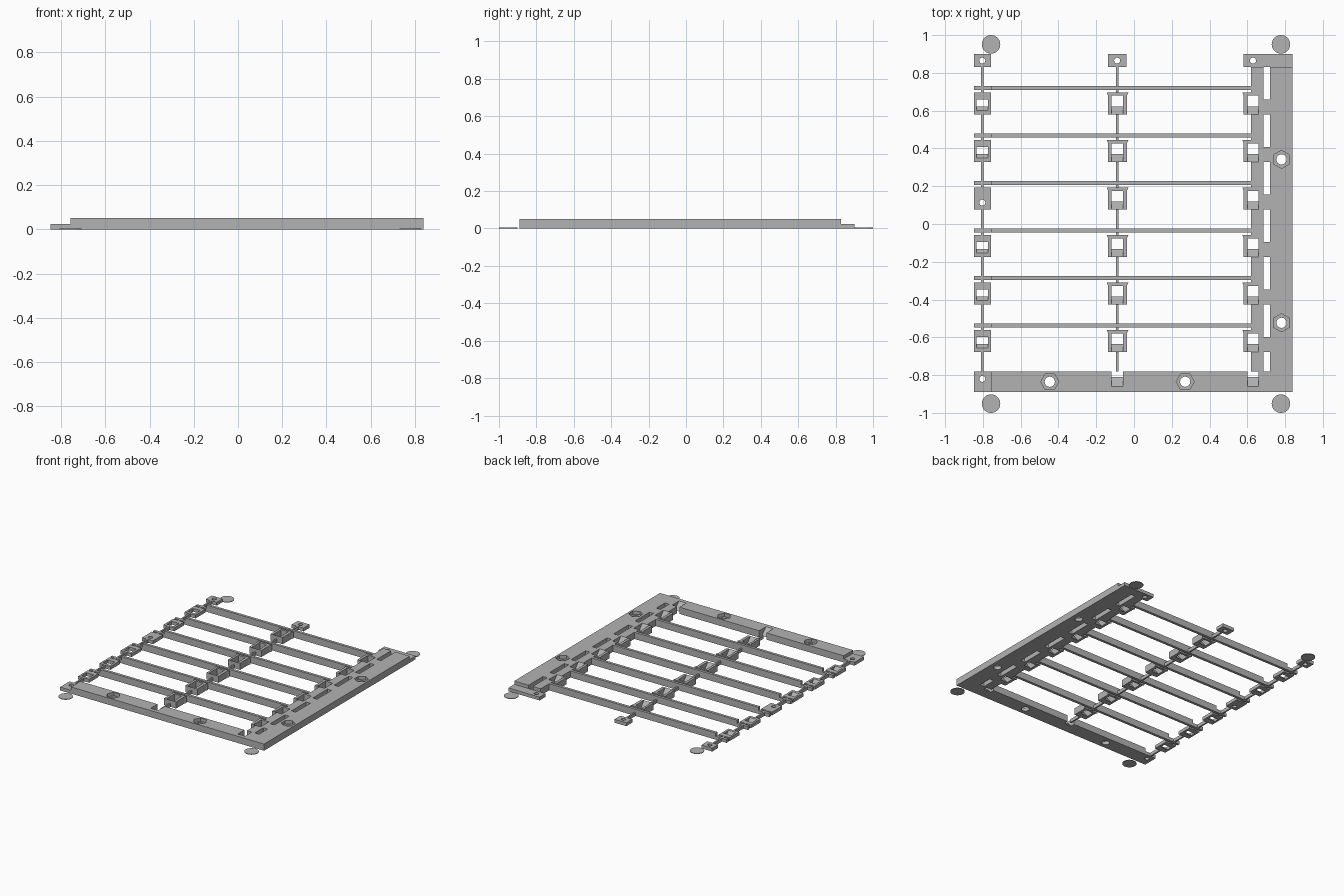
import bpy, bmesh, math
from mathutils import Vector

if "Cube" in bpy.data.objects:
    bpy.data.objects.remove(bpy.data.objects["Cube"], do_unlink=True)

grey = bpy.data.materials.new("plain grey")
grey.use_nodes = True
GREY = (0.45, 0.45, 0.45, 1)
grey.diffuse_color = GREY
grey.node_tree.nodes["Principled BSDF"].inputs["Base Color"].default_value = GREY

FULL, LOW = 0.05, 0.025
ROWS = [0.637 - 0.2515 * i for i in range(6)]
COL_A, COL_B, COL_C = -0.803, -0.089, 0.63


def solid(bm, ring, offset):
    """Extrude a closed ring of 3D points along offset."""
    face = bm.faces.new([bm.verts.new(p) for p in ring])
    top = bmesh.ops.extrude_face_region(bm, geom=[face])["geom"]
    verts = [g for g in top if isinstance(g, bmesh.types.BMVert)]
    bmesh.ops.translate(bm, verts=verts, vec=Vector(offset))


def box(bm, x0, x1, y0, y1, z1, z0=0.0):
    solid(bm, [(x0, y0, z0), (x1, y0, z0), (x1, y1, z0), (x0, y1, z0)], (0, 0, z1 - z0))


def side_prism(bm, profile, x0, x1):
    """Extrude a (y, z) profile along x."""
    solid(bm, [(x0, y, z) for y, z in profile], (x1 - x0, 0, 0))


def disc(bm, x, y, r, z0, z1, n=24, turn=0.0):
    ring = [(x + r * math.cos(turn + math.tau * k / n),
             y + r * math.sin(turn + math.tau * k / n), z0) for k in range(n)]
    solid(bm, ring, (0, 0, z1 - z0))


def finish(bm, name):
    bmesh.ops.recalc_face_normals(bm, faces=bm.faces[:])
    mesh = bpy.data.meshes.new(name)
    bm.to_mesh(mesh)
    bm.free()
    mesh.materials.append(grey)
    ob = bpy.data.objects.new(name, mesh)
    bpy.context.collection.objects.link(ob)
    return ob


def cut(ob, bm):
    """Subtract a shape from an object and drop the cutter."""
    cutter = finish(bm, "cutter")
    cutter.hide_render = True
    mod = ob.modifiers.new("cut", "BOOLEAN")
    mod.operation, mod.solver, mod.object = "DIFFERENCE", "EXACT", cutter
    bpy.context.view_layer.objects.active = ob
    bpy.ops.object.modifier_apply(modifier=mod.name)
    bpy.data.objects.remove(cutter, do_unlink=True)


def drilled_tab(name, x0, x1, y0, y1, hx, hy):
    bm = bmesh.new()
    box(bm, x0, x1, y0, y1, LOW)
    tab = finish(bm, name)
    bm = bmesh.new()
    disc(bm, hx, hy, 0.016, -0.01, 0.1, 16)
    cut(tab, bm)


# L-shaped frame: front rail and side rail
bm = bmesh.new()
outline = [(-0.757, -0.89), (0.838, -0.89), (0.838, 0.83), (0.72, 0.83),
           (0.72, -0.78), (-0.757, -0.78)]
solid(bm, [(x, y, 0) for x, y in outline], (0, 0, FULL))
frame = finish(bm, "corner_frame")

# Nut pockets and bolt holes in the frame
bolts = [(-0.446, -0.835, 0), (0.271, -0.835, 0),
         (0.781, 0.342, math.pi / 6), (0.781, -0.523, math.pi / 6)]
bm = bmesh.new()
for x, y, turn in bolts:
    disc(bm, x, y, 0.048, LOW, 0.1, 6, turn)
cut(frame, bm)
bm = bmesh.new()
for x, y, turn in bolts:
    disc(bm, x, y, 0.027, -0.02, 0.1, 24)
cut(frame, bm)

# Ramped notches in the front rail
bm = bmesh.new()
for x in (COL_B, COL_C):
    side_prism(bm, [(-0.77, -0.02), (-0.81, -0.02), (-0.81, 0), (-0.86, FULL),
                    (-0.86, 0.1), (-0.77, 0.1)], x - 0.03, x + 0.03)
cut(frame, bm)

# Ladder strip beside the side rail, leaving open slots
bm = bmesh.new()
box(bm, 0.66, 0.685, -0.78, 0.83, FULL)
tops = [0.83] + [y - 0.057 for y in ROWS]
bottoms = [y + 0.058 for y in ROWS] + [-0.78]
for top, bottom in zip(tops, bottoms):
    box(bm, 0.62, 0.66, bottom, top, FULL)
for y in ROWS:
    box(bm, 0.685, 0.72, y - 0.057, y + 0.022, FULL)
finish(bm, "ladder_strip")

# Cross bars, lower at their outer end
bm = bmesh.new()
for y in ROWS:
    box(bm, -0.757, 0.62, y + 0.073, y + 0.093, FULL)
    box(bm, -0.847, -0.757, y + 0.073, y + 0.093, LOW)
finish(bm, "cross_bars")

# Thin connecting rods
bm = bmesh.new()
for x in (COL_A, COL_B):
    for top, bottom in zip(tops, bottoms):
        box(bm, x - 0.006, x + 0.006, bottom, top, LOW)
finish(bm, "connecting_rods")


def clip(bm, x, y, height, left, right, hole_top, lip):
    """Open clip: side walls, flared back wall and a ramp in front."""
    box(bm, x - left, x - 0.03, y - 0.057, y + hole_top, height)
    if right > 0.03:
        box(bm, x + 0.03, x + right, y - 0.057, y + hole_top, height)
    back = [(x - left, y + hole_top, 0), (x + right, y + hole_top, 0),
            (x + right + lip, y + 0.058, 0), (x - left - lip, y + 0.058, 0)]
    solid(bm, back, (0, 0, height))
    ramp = [(y - 0.057, 0), (y - 0.015, 0)]
    if height < FULL:
        ramp += [(y - 0.036, height), (y - 0.057, height)]
    else:
        ramp += [(y - 0.057, height)]
    side_prism(bm, ramp, x - 0.03, x + 0.03)


for name, x, height, left, right, top, lip in (
        ("outer_clips", COL_A, LOW, 0.044, 0.046, 0.022, 0.0),
        ("middle_clips", COL_B, FULL, 0.048, 0.052, 0.042, 0.007),
        ("inner_clips", COL_C, FULL, 0.05, 0.03, 0.042, 0.006)):
    bm = bmesh.new()
    for i, y in enumerate(ROWS):
        if x == COL_A and i == 2:
            continue
        clip(bm, x, y, height, left, right, top, lip)
    finish(bm, name)

# Drilled tabs
drilled_tab("outer_middle_tab", -0.847, -0.757, 0.077, 0.193, COL_A, 0.113)
drilled_tab("outer_front_tab", -0.847, -0.757, -0.89, -0.78, COL_A, -0.82)
drilled_tab("outer_back_tab", -0.847, -0.757, 0.83, 0.90, COL_A, 0.865)
drilled_tab("middle_back_tab", -0.137, -0.039, 0.83, 0.90, COL_B, 0.865)
drilled_tab("inner_back_tab", 0.58, 0.838, 0.83, 0.90, COL_C, 0.865)

# Thin round corner pads
bm = bmesh.new()
for x in (-0.757, 0.778):
    for y in (-0.951, 0.951):
        disc(bm, x, y, 0.049, 0, 0.004, 32)
finish(bm, "corner_pads")
